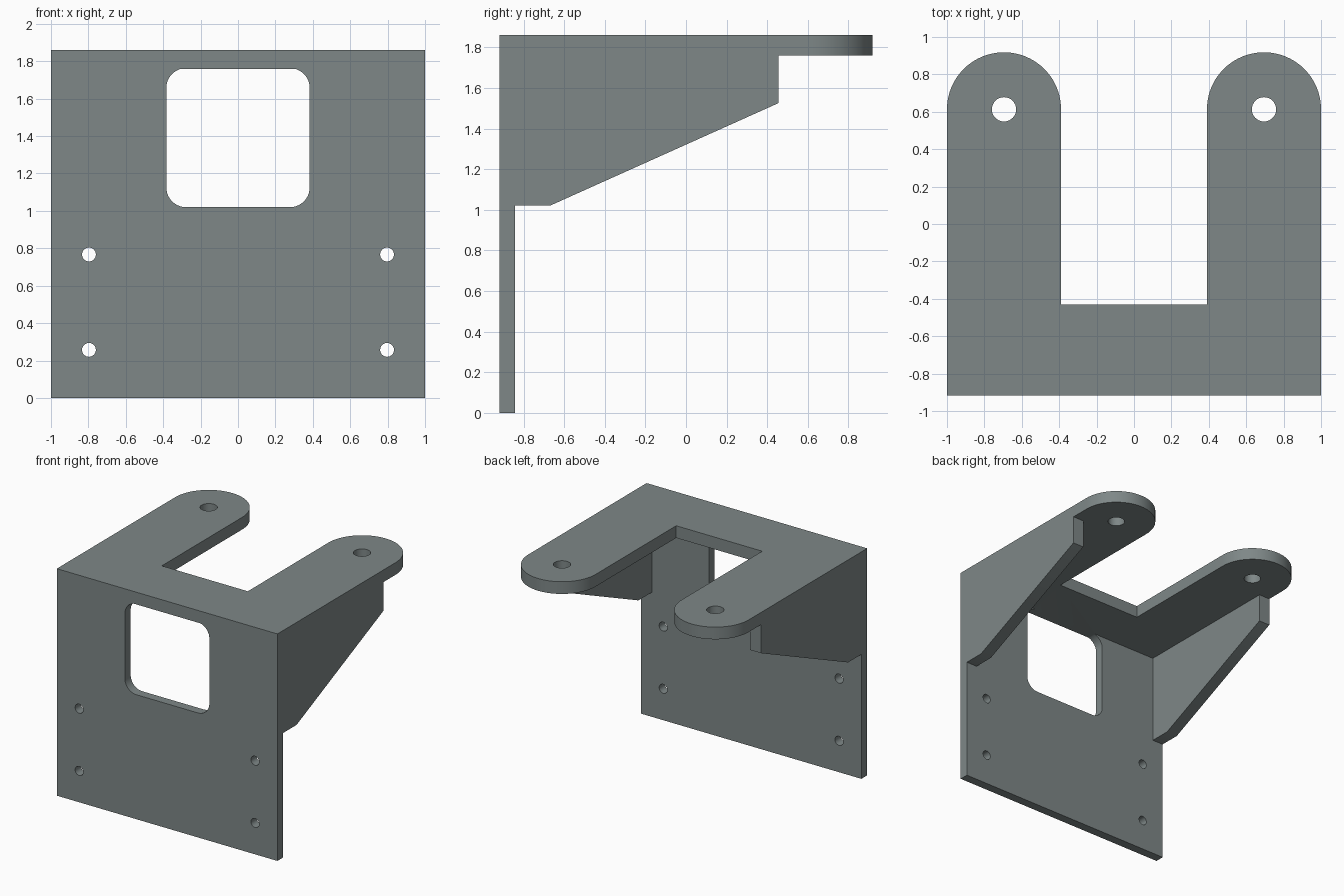
import bpy, bmesh, math
from mathutils import Matrix

if "Cube" in bpy.data.objects:
    bpy.data.objects.remove(bpy.data.objects["Cube"])

steel = bpy.data.materials.new("grey steel")
steel.diffuse_color = (0.21, 0.245, 0.245, 1)
steel.use_nodes = True
steel.node_tree.nodes["Principled BSDF"].inputs["Base Color"].default_value = steel.diffuse_color


def arc(cx, cy, r, a0, a1, n):
    """Points along an arc, angles in degrees."""
    angles = [math.radians(a0 + (a1 - a0) * i / n) for i in range(n + 1)]
    return [(cx + r * math.cos(a), cy + r * math.sin(a)) for a in angles]


def circle(cx, cy, r, n=32):
    return arc(cx, cy, r, 0, 360, n)[:-1]


def plate(name, loops, thickness, matrix):
    """Extrude an outline with holes, centred on its plane, then place it."""
    curve = bpy.data.curves.new(name, 'CURVE')
    curve.dimensions = '2D'
    curve.fill_mode = 'BOTH'
    curve.extrude = thickness / 2
    for loop in loops:
        spline = curve.splines.new('POLY')
        spline.points.add(len(loop) - 1)
        for point, (x, y) in zip(spline.points, loop):
            point.co = (x, y, 0, 1)
        spline.use_cyclic_u = True
    temp = bpy.data.objects.new(name + "_outline", curve)
    bpy.context.collection.objects.link(temp)
    bpy.context.view_layer.update()
    mesh = bpy.data.meshes.new_from_object(temp.evaluated_get(bpy.context.evaluated_depsgraph_get()))
    bpy.data.objects.remove(temp)
    bm = bmesh.new()
    bm.from_mesh(mesh)
    bmesh.ops.remove_doubles(bm, verts=bm.verts, dist=1e-4)
    bm.transform(matrix)
    bmesh.ops.recalc_face_normals(bm, faces=bm.faces)
    bm.to_mesh(mesh)
    bm.free()
    mesh.materials.clear()
    mesh.materials.append(steel)
    obj = bpy.data.objects.new(name, mesh)
    bpy.context.collection.objects.link(obj)
    return obj


# Mounting plate: rounded window and four screw holes
w, z0, z1, r = 0.383, 1.02, 1.763, 0.105
window = (arc(w - r, z1 - r, r, 0, 90, 10) + arc(r - w, z1 - r, r, 90, 180, 10)
          + arc(r - w, z0 + r, r, 180, 270, 10) + arc(w - r, z0 + r, r, 270, 360, 10))
screws = [circle(x, z, 0.037) for x in (-0.797, 0.797) for z in (0.257, 0.767)]
back = [(-1, 0), (1, 0), (1, 1.86), (-1, 1.86)]
bracket = plate("mounting_bracket", [back, window] + screws, 0.075,
                Matrix.Translation((0, -0.8805, 0)) @ Matrix.Rotation(math.pi / 2, 4, 'X'))

# Top plate: two round-ended arms with pivot holes
ax, ay, ar = 0.695, 0.613, 0.305
outline = ([(-1, -0.918), (1, -0.918)] + arc(ax, ay, ar, 0, 180, 40)
           + [(0.39, -0.43), (-0.39, -0.43)] + arc(-ax, ay, ar, 0, 180, 40))
pivots = [circle(s * ax, ay, 0.065) for s in (-1, 1)]
parts = [plate("top_plate", [outline] + pivots, 0.1, Matrix.Translation((0, 0, 1.81)))]

# Side gussets: profile drawn in y and z
profile = [(-0.918, 1.02), (-0.67, 1.02), (0.455, 1.525), (0.455, 1.86), (-0.918, 1.86)]
yz = Matrix(((0, 0, 1, 0), (1, 0, 0, 0), (0, 1, 0, 0), (0, 0, 0, 1)))
for side, s in (("left", -1), ("right", 1)):
    parts.append(plate(side + "_gusset", [profile], 0.1, Matrix.Translation((s * 0.95, 0, 0)) @ yz))

# Weld everything into one solid
for part in parts:
    weld = bracket.modifiers.new("weld_" + part.name, 'BOOLEAN')
    weld.operation = 'UNION'
    weld.solver = 'EXACT'
    weld.object = part
bpy.context.view_layer.update()
bracket.data = bpy.data.meshes.new_from_object(
    bracket.evaluated_get(bpy.context.evaluated_depsgraph_get()))
bracket.modifiers.clear()
for part in parts:
    bpy.data.objects.remove(part)

# Smooth round walls, sharp edges elsewhere
bpy.context.view_layer.objects.active = bracket
bracket.select_set(True)
bpy.ops.object.shade_smooth_by_angle(angle=math.radians(30))
